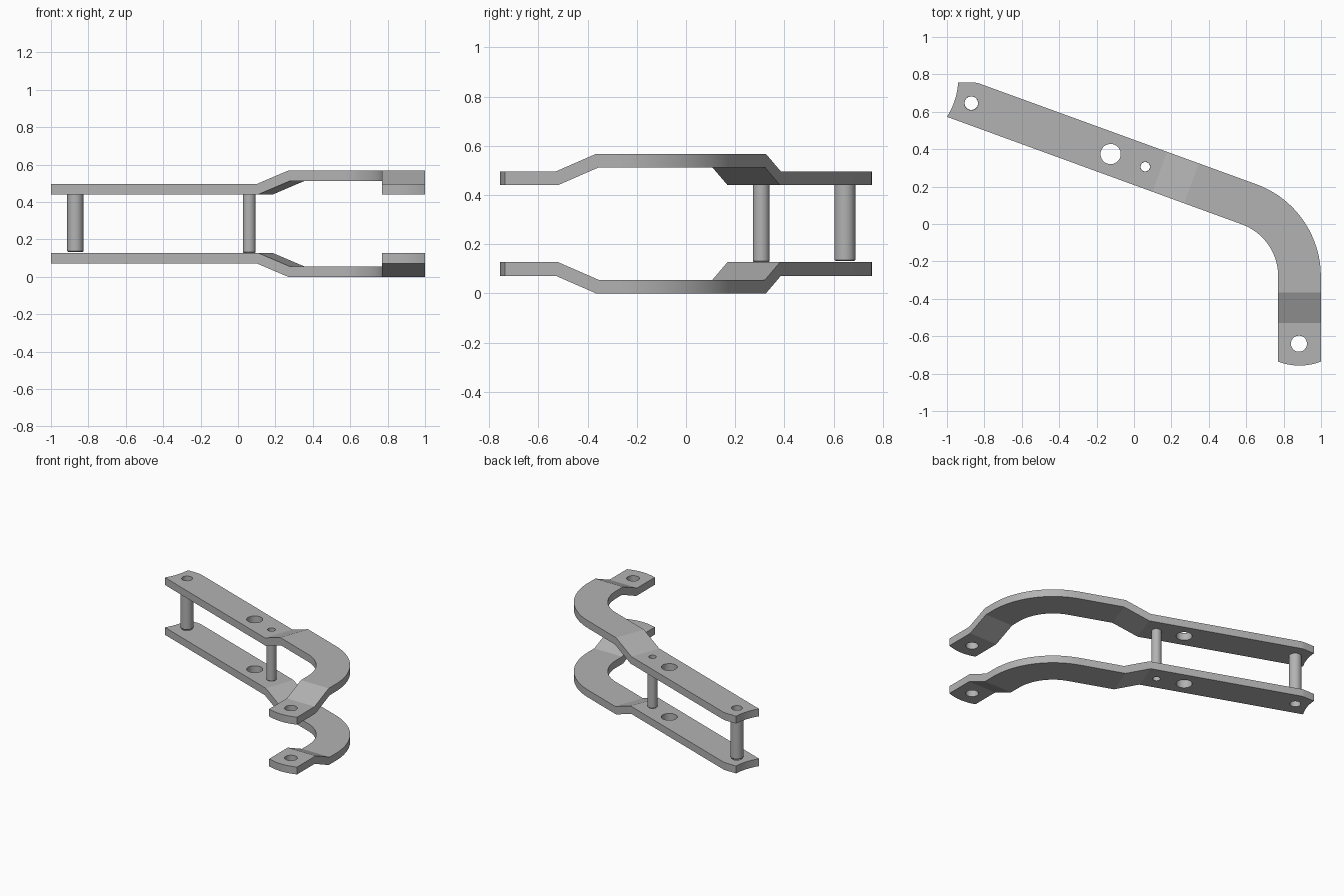
import bpy
import bmesh
import math
from mathutils import Vector, Matrix

cube = bpy.data.objects.get("Cube")
if cube:
    bpy.data.objects.remove(cube, do_unlink=True)

steel = bpy.data.materials.new("plain_grey_metal")
steel.use_nodes = True
GREY = (0.45, 0.45, 0.45, 1)
steel.diffuse_color = GREY
steel.node_tree.nodes["Principled BSDF"].inputs["Base Color"].default_value = GREY

MID = 0.2835             # height of the symmetry plane
INNER, THICK, RISE = 0.157, 0.055, 0.072
HALF = 0.114             # half the strip width
SLOPE = math.radians(20)
ALONG = Vector((math.cos(SLOPE), -math.sin(SLOPE), 0))
ARM = Vector((0, 0.33, 0))       # point on the long arm's centre line
BEND = Vector((0.475, -0.28, 0))  # centre of the curved corner
BEND_R = 0.41
SHIFT = 0.011            # bend offset between the two sides of the sheet

# Hole centres and radii
TAIL, BIG, SMALL, FRONT = (-0.87, 0.646), (-0.125, 0.374), (0.06, 0.306), (0.882, -0.64)
HOLES = [(TAIL, 0.037), (BIG, 0.054), (SMALL, 0.026), (FRONT, 0.043)]


def new_object(name, bm):
    bmesh.ops.recalc_face_normals(bm, faces=bm.faces)
    mesh = bpy.data.meshes.new(name)
    bm.to_mesh(mesh)
    bm.free()
    obj = bpy.data.objects.new(name, mesh)
    bpy.context.collection.objects.link(obj)
    mesh.materials.append(steel)
    return obj


def select_only(obj):
    bpy.ops.object.select_all(action='DESELECT')
    obj.select_set(True)
    bpy.context.view_layer.objects.active = obj


def smooth(obj):
    select_only(obj)
    bpy.ops.object.shade_smooth_by_angle(angle=math.radians(15))


def bulge(a, b, sag, n=10):
    """Shallow arc from a to b, bulging to the right of the direction."""
    a, b = Vector(a), Vector(b)
    d = (b - a).normalized()
    side = Vector((d.y, -d.x))
    return [a.lerp(b, i / n) + side * sag * 4 * (i / n) * (1 - i / n) for i in range(n + 1)]


def corner(radius, n=24):
    """Curved corner from the long arm round to the front arm."""
    angles = [math.pi / 2 - SLOPE - (math.pi / 2 - SLOPE) * i / n for i in range(n + 1)]
    return [Vector((BEND.x + radius * math.cos(t), BEND.y + radius * math.sin(t))) for t in angles]


def outline():
    right, left = BEND.x + BEND_R + HALF, BEND.x + BEND_R - HALF
    pts = bulge((-0.94, 0.757), (-1, 0.573), -0.012)[::-1]
    pts += [Vector((-0.86, 0.757)), Vector((-0.835, 0.754))]
    pts += corner(BEND_R + HALF)
    pts += bulge((right, -0.736), (left, -0.736), -0.021)
    pts += corner(BEND_R - HALF)[::-1]
    return pts


def ramp(x, lo, hi):
    return min(1, max(0, (x - lo) / (hi - lo)))


# Distances of the two bends: along the long arm, and along y on the front arm
ARM_BEND = (0.147, 0.327)
FRONT_BEND = (-0.53, -0.365)


def plate(name, sign):
    bm = bmesh.new()
    pts = outline()
    low = [bm.verts.new((p.x, p.y, 0)) for p in pts]
    top = [bm.verts.new((p.x, p.y, 1)) for p in pts]
    bm.faces.new(low)
    bm.faces.new(top)
    for i in range(len(pts)):
        j = (i + 1) % len(pts)
        bm.faces.new((low[i], low[j], top[j], top[i]))

    # Fold lines for both sides of the sheet
    for shift in (0, SHIFT):
        cuts = [(ARM + ALONG * (s + shift), ALONG) for s in ARM_BEND]
        cuts += [(Vector((0, y + shift, 0)), Vector((0, 1, 0))) for y in FRONT_BEND]
        for co, no in cuts:
            bmesh.ops.bisect_plane(bm, geom=bm.verts[:] + bm.edges[:] + bm.faces[:],
                                   plane_co=co, plane_no=no, dist=1e-5)

    # Fold the sheet outwards between the bends
    for v in bm.verts:
        outer = v.co.z > 0.5
        shift = 0 if outer else SHIFT
        flat = Vector((v.co.x, v.co.y, 0))
        s = (flat - ARM).dot(ALONG) - shift
        lift = RISE * min(ramp(s, *ARM_BEND), ramp(flat.y - shift, *FRONT_BEND))
        v.co.z = MID + sign * (INNER + lift + (THICK if outer else 0))
    obj = new_object(name, bm)

    # Drill the holes
    bm = bmesh.new()
    for (x, y), r in HOLES:
        bmesh.ops.create_cone(bm, cap_ends=True, segments=40, radius1=r, radius2=r,
                              depth=2, matrix=Matrix.Translation((x, y, 0)))
    drill = new_object("hole_cutter", bm)
    drill.hide_render = True
    mod = obj.modifiers.new("holes", 'BOOLEAN')
    mod.operation, mod.solver, mod.object = 'DIFFERENCE', 'EXACT', drill
    select_only(obj)
    bpy.ops.object.modifier_apply(modifier=mod.name)
    bpy.data.objects.remove(drill, do_unlink=True)
    smooth(obj)


def spacer(name, centre, bore, radius, z0, z1, n=40):
    """Hollow tube with a small chamfer at its foot."""
    c = 0.005
    profile = [(bore, z0), (radius - c, z0), (radius, z0 + c), (radius, z1), (bore, z1)]
    bm = bmesh.new()
    rings = []
    for i in range(n):
        t = math.tau * i / n
        rings.append([bm.verts.new((centre[0] + r * math.cos(t), centre[1] + r * math.sin(t), z))
                      for r, z in profile])
    for i in range(n):
        a, b = rings[i], rings[(i + 1) % n]
        for k in range(len(profile)):
            m = (k + 1) % len(profile)
            bm.faces.new((a[k], b[k], b[m], a[m]))
    smooth(new_object(name, bm))


plate("upper_plate", 1)
plate("lower_plate", -1)
spacer("tail_spacer", TAIL, 0.036, 0.043, MID - INNER + 0.005, MID + INNER)
spacer("middle_spacer", SMALL, 0.025, 0.034, MID - INNER, MID + INNER)
